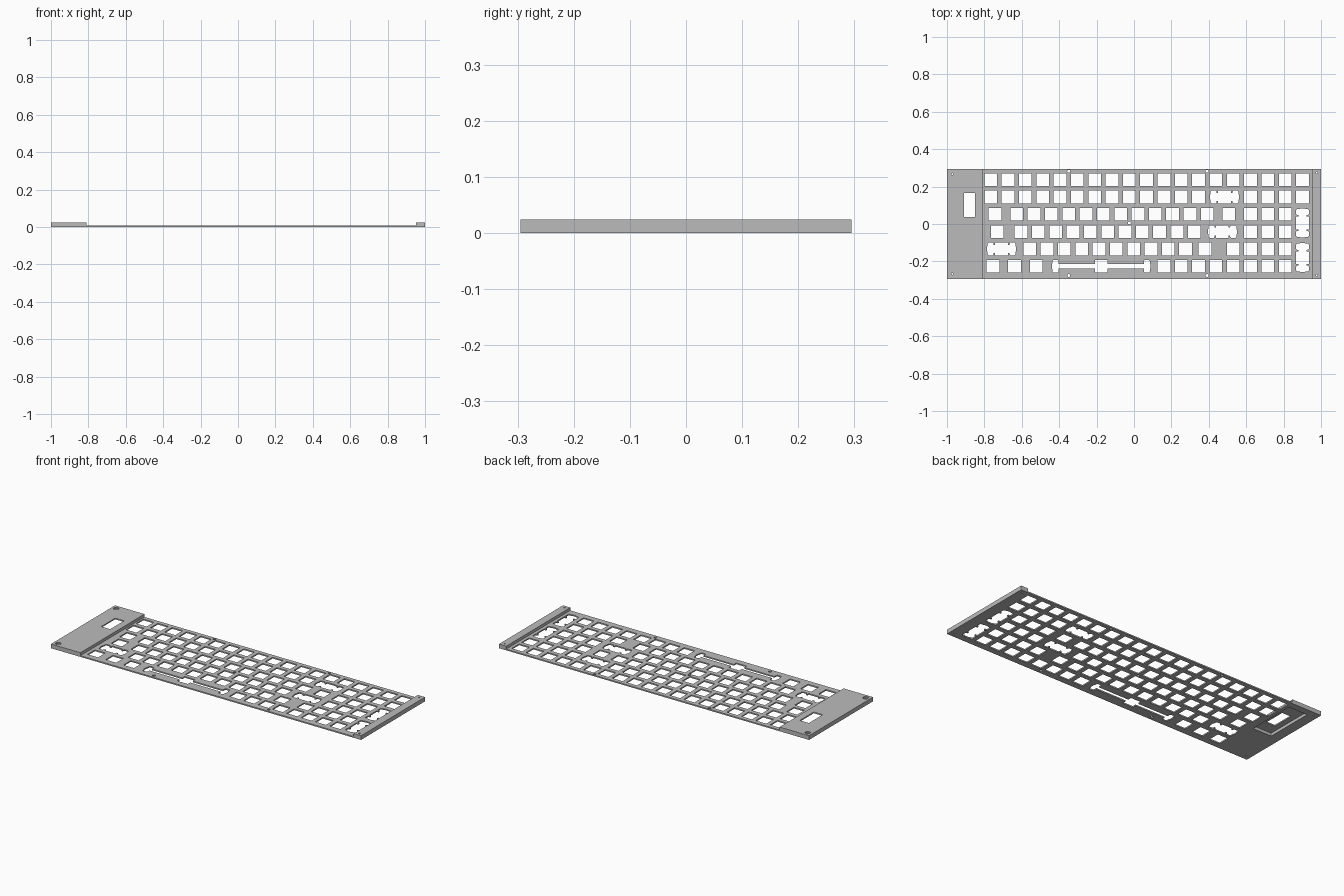
import bpy
import bmesh
from math import cos, sin, pi

cube = bpy.data.objects.get("Cube")
if cube:
    bpy.data.objects.remove(cube, do_unlink=True)

PITCH = 0.0926          # spacing of one key unit
X0, Y0 = -0.766, 0.237  # centre of the top left key
HALF = 0.034            # half width of a switch hole
DEPTH = 0.295           # half depth of the whole plate
THIN, TALL, POCKET_TOP = 0.0075, 0.0244, 0.017
BLOCK_EDGE, STRIP_EDGE = -0.81, 0.953

grey = bpy.data.materials.new("plate grey")
grey.use_nodes = True
grey.diffuse_color = (0.5, 0.5, 0.5, 1)
grey.node_tree.nodes["Principled BSDF"].inputs["Base Color"].default_value = (0.5, 0.5, 0.5, 1)


def rect(x1, x2, y1, y2):
    return [(x1, y1), (x2, y1), (x2, y2), (x1, y2)]


def circle(x, y, r, n=16):
    return [(x + r * cos(2 * pi * i / n), y + r * sin(2 * pi * i / n)) for i in range(n)]


def key_pos(col, row):
    return X0 + col * PITCH, Y0 - row * PITCH


def switch_hole(col, row):
    x, y = key_pos(col, row)
    return rect(x - HALF, x + HALF, y - HALF, y + HALF)


def wide_hole(col, row, arm=0.058, bar=0.022, upright=False):
    """Switch hole joined to a stabiliser slot on either side."""
    q = [(arm + 0.02, 0.012), (arm + 0.0165, 0.014), (arm + 0.0165, 0.028),
         (arm + 0.011, HALF), (arm - 0.011, HALF), (arm - 0.016, 0.028),
         (arm - 0.016, bar), (HALF, bar), (HALF, HALF)]
    top = q + [(-x, y) for x, y in reversed(q)]
    outline = top + [(x, -y) for x, y in reversed(top)]
    cx, cy = key_pos(col, row)
    if upright:
        outline = [(-y, x) for x, y in outline]
    return [(cx + x, cy + y) for x, y in outline]


def sheet(name, outlines, z1, z2):
    """Flat sheet: the first outline is the border, the others are holes."""
    curve = bpy.data.curves.new(name + "_profile", "CURVE")
    curve.dimensions = "2D"
    curve.fill_mode = "BOTH"
    curve.extrude = (z2 - z1) / 2
    for points in outlines:
        spline = curve.splines.new("POLY")
        spline.points.add(len(points) - 1)
        for p, (x, y) in zip(spline.points, points):
            p.co = (x, y, 0, 1)
        spline.use_cyclic_u = True
    temp = bpy.data.objects.new(name + "_profile", curve)
    bpy.context.collection.objects.link(temp)
    graph = bpy.context.evaluated_depsgraph_get()
    mesh = bpy.data.meshes.new_from_object(temp.evaluated_get(graph))
    bpy.data.objects.remove(temp, do_unlink=True)
    bm = bmesh.new()
    bm.from_mesh(mesh)
    bmesh.ops.remove_doubles(bm, verts=bm.verts, dist=0.00001)
    bmesh.ops.recalc_face_normals(bm, faces=bm.faces)
    bmesh.ops.translate(bm, verts=bm.verts, vec=(0, 0, (z1 + z2) / 2))
    for f in bm.faces:
        f.smooth = False
        f.material_index = 0
    bm.to_mesh(mesh)
    bm.free()
    mesh.name = name
    mesh.materials.clear()
    mesh.materials.append(grey)
    obj = bpy.data.objects.new(name, mesh)
    bpy.context.collection.objects.link(obj)
    return obj


def run(first, count):
    return [first + i for i in range(count)]


# Single switch holes, as key-unit columns in each row
rows = [
    run(0, 19),
    run(0, 13) + run(15, 4),
    [0.25] + run(1.5, 12) + [13.75] + run(15, 3),
    [0.375] + run(1.75, 11) + run(15, 3),
    run(2.25, 10) + [12.375, 14] + run(15, 3),
    [0.125, 1.375, 2.625] + run(10, 5) + run(15, 3),
]
holes = [switch_hole(c, r) for r, cols in enumerate(rows) for c in cols]

# Stabilised wide keys
holes += [wide_hole(13.5, 1), wide_hole(13.375, 3), wide_hole(0.625, 4),
          wide_hole(6.375, 5, arm=0.244, bar=0.012),
          wide_hole(18, 2.5, upright=True), wide_hole(18, 4.5, upright=True)]

# Small fixing holes
for x in (-0.349, 0.391):
    holes += [circle(x, 0.282, 0.008), circle(x, -0.275, 0.008)]
holes.append(circle(-0.025, 0.005, 0.008))

sheet("key_plate", [rect(BLOCK_EDGE, STRIP_EDGE, -DEPTH, DEPTH)] + holes, 0, THIN)

# Side block: hollow lower layer, and top layer with window and screw recesses
block = rect(-1, BLOCK_EDGE, -DEPTH, DEPTH)
screws = [(-0.972, s * 0.267) for s in (-1, 1)]
sheet("side_block_base",
      [block, rect(-0.94, -0.82, -0.03, 0.255)] + [circle(x, y, 0.005) for x, y in screws],
      0, POCKET_TOP)
sheet("side_block_top",
      [block, rect(-0.908, -0.85, 0.037, 0.165)] + [circle(x, y, 0.015, 24) for x, y in screws],
      POCKET_TOP, TALL)

# Narrow raised strip on the other end
sheet("end_strip",
      [rect(STRIP_EDGE, 1, -DEPTH, DEPTH)] + [circle(0.977, s * 0.275, 0.005) for s in (-1, 1)],
      0, TALL)
